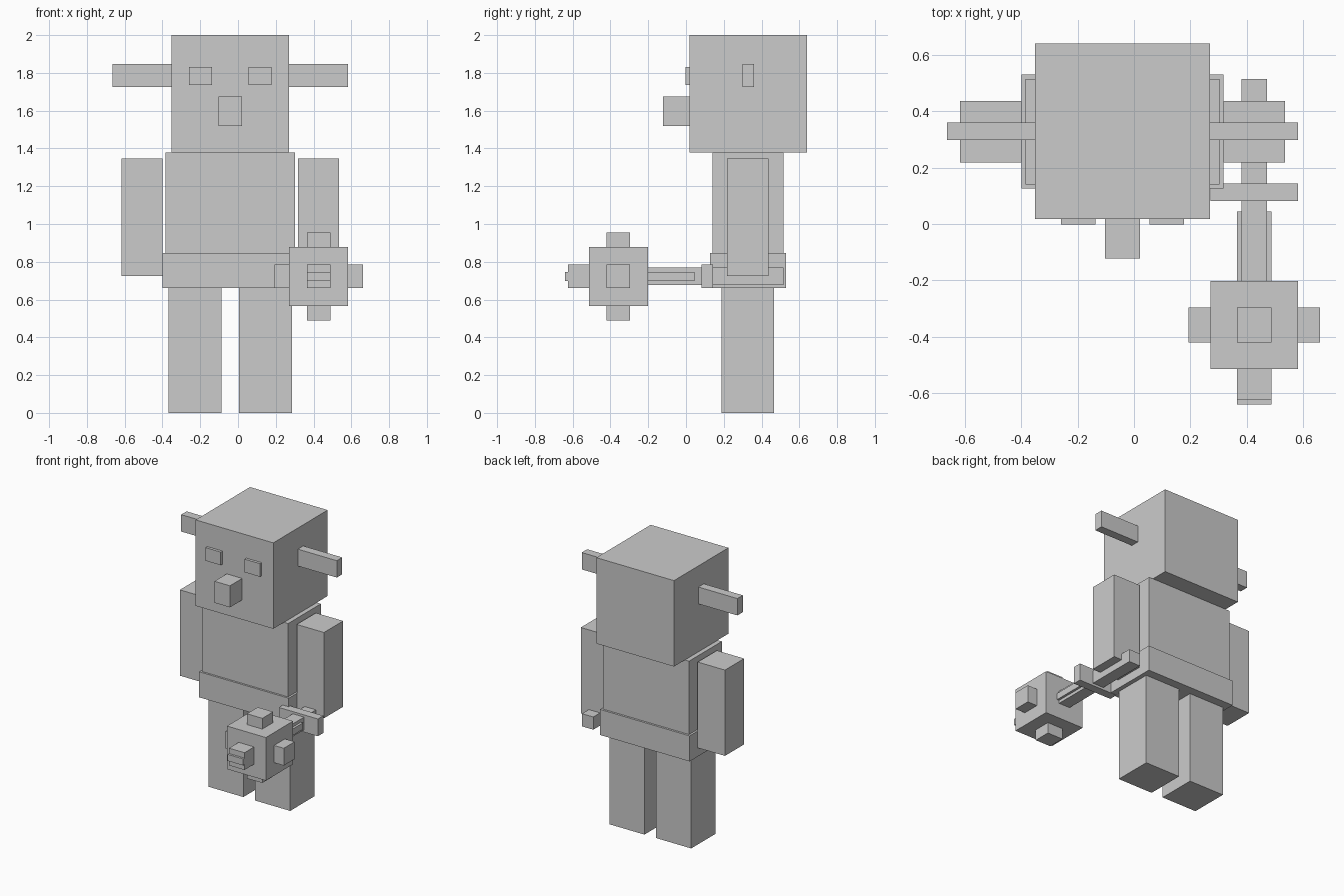
import bpy

if "Cube" in bpy.data.objects:
    bpy.data.objects.remove(bpy.data.objects["Cube"])

grey = bpy.data.materials.new("plain_grey")
grey.diffuse_color = (0.6, 0.6, 0.6, 1)
grey.use_nodes = True
grey.node_tree.nodes["Principled BSDF"].inputs["Base Color"].default_value = grey.diffuse_color


def box(name, x, y, z):
    """Block spanning the given (min, max) range on each axis."""
    bpy.ops.mesh.primitive_cube_add(
        size=1, location=[(a + b) / 2 for a, b in (x, y, z)])
    ob = bpy.context.object
    ob.name = name
    ob.scale = [b - a for a, b in (x, y, z)]
    bpy.ops.object.transform_apply(location=False, rotation=False, scale=True)
    ob.data.materials.append(grey)
    return ob


BODY_X = -0.041   # mirror plane of the figure
MACE_X = 0.427    # mirror plane of the weapon


def centred(name, cx, half, y, z):
    return box(name, (cx - half, cx + half), y, z)


def pair(name, near, far, y, z):
    """Matching left and right blocks, by distance from the body's middle."""
    box(name + "_left", (BODY_X - far, BODY_X - near), y, z)
    box(name + "_right", (BODY_X + near, BODY_X + far), y, z)


# Head and face
centred("head", BODY_X, 0.311, (0.018, 0.64), (1.378, 2.0))
centred("nose", BODY_X, 0.062, (-0.122, 0.02), (1.52, 1.676))
pair("eye", 0.096, 0.218, (-0.002, 0.02), (1.737, 1.832))
pair("ear", 0.305, 0.623, (0.299, 0.361), (1.725, 1.847))

# Body and limbs
centred("torso", BODY_X, 0.344, (0.14, 0.515), (0.67, 1.378))
centred("belt", BODY_X, 0.359, (0.126, 0.53), (0.662, 0.847))
pair("arm", 0.359, 0.577, (0.218, 0.437), (0.725, 1.346))
pair("leg", 0.047, 0.328, (0.187, 0.467), (0.0, 0.664))

# Spiked mace held in one hand
centred("mace_head", MACE_X, 0.156, (-0.514, -0.202), (0.566, 0.878))
centred("spike_vertical", MACE_X, 0.062, (-0.42, -0.296), (0.488, 0.956))
centred("spike_sideways", MACE_X, 0.234, (-0.42, -0.296), (0.66, 0.785))
centred("spike_front", MACE_X, 0.062, (-0.624, -0.4), (0.66, 0.785))
centred("mace_blade", MACE_X, 0.062, (-0.64, 0.045), (0.699, 0.746))
centred("mace_handle", MACE_X, 0.045, (-0.22, 0.515), (0.677, 0.769))
centred("mace_guard", MACE_X, 0.156, (0.081, 0.143), (0.66, 0.785))
